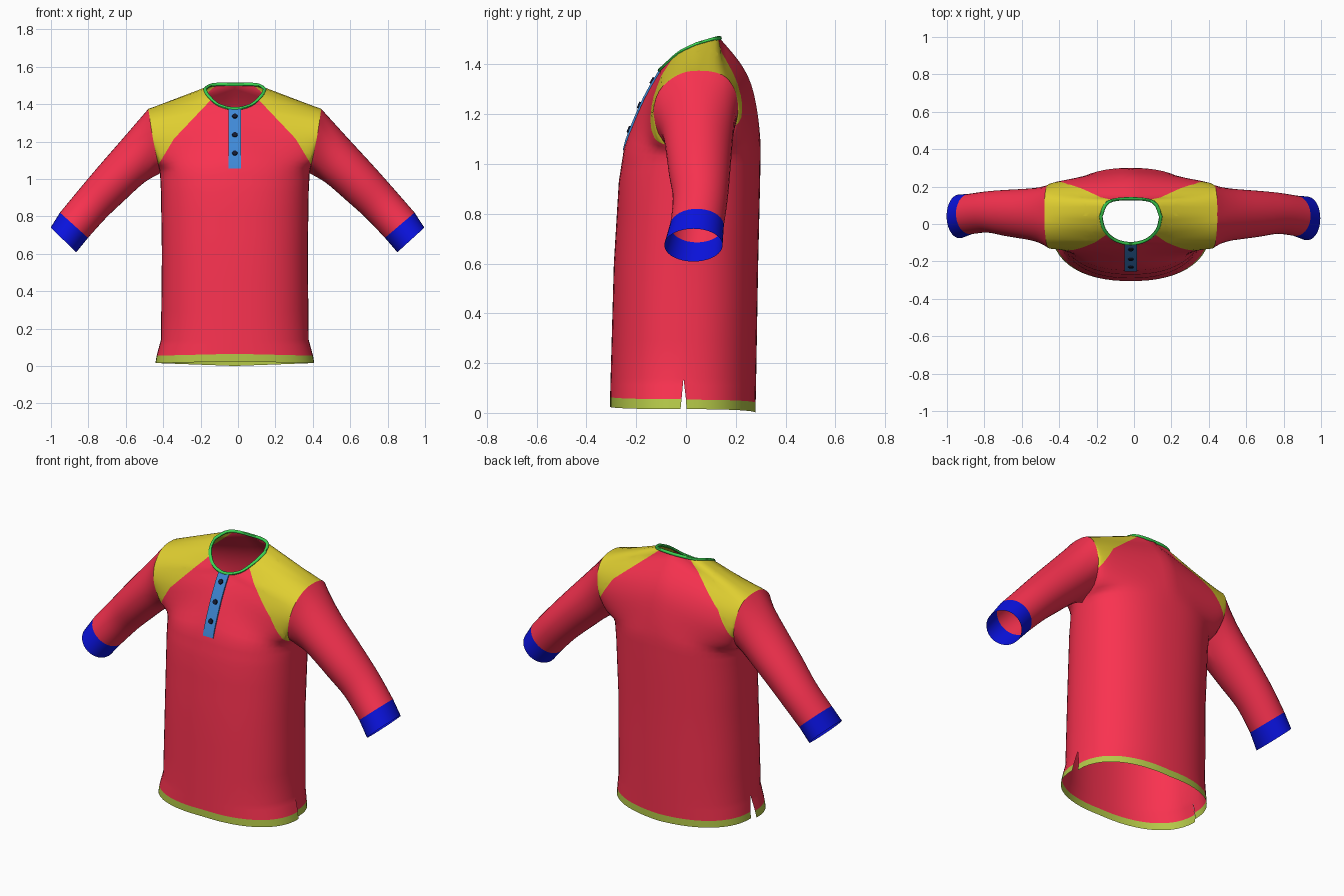
import bpy, bmesh, math
from mathutils import Vector, Matrix

if "Cube" in bpy.data.objects:
    bpy.data.objects.remove(bpy.data.objects["Cube"])

CX = -0.017  # the garment sits slightly left of centre

# Panel rows, hem to shoulder: centre/neck point xyz, side/armhole point xyz, roundness
FRONT = [(0, -.305, .025, .425, -.022, .015, 1), (0, -.305, .065, .418, -.018, .055, 1),
         (0, -.303, .14, .395, -.01, .14, 1), (0, -.29, .6, .39, 0, .6, 1),
         (0, -.27, .93, .395, .02, .93, 1), (0, -.248, 1.07, .40, .03, 1.03, 1),
         (0, -.19, 1.22, .412, -.09, 1.09, .85), (0, -.145, 1.31, .435, -.13, 1.2, .6),
         (0, -.105, 1.375, .45, -.11, 1.29, .4), (.085, -.085, 1.395, .458, -.055, 1.345, .25),
         (.142, -.03, 1.445, .462, 0, 1.37, .2), (.16, .04, 1.48, .462, .05, 1.375, .2)]
BACK = [(0, .28, 0, .405, .002, .015, 1), (0, .28, .04, .402, 0, .053, 1),
        (0, .282, .14, .395, -.01, .14, 1), (0, .29, .6, .39, 0, .6, 1),
        (0, .298, .93, .395, .02, .93, 1), (0, .30, 1.07, .40, .03, 1.03, 1),
        (0, .288, 1.2, .415, .145, 1.08, .85), (0, .262, 1.32, .435, .205, 1.18, .7),
        (0, .215, 1.41, .45, .202, 1.28, .5), (0, .135, 1.506, .458, .165, 1.345, .3),
        (.12, .118, 1.503, .462, .11, 1.37, .2), (.16, .04, 1.48, .462, .05, 1.375, .2)]
# Raglan seams in x, z
SEAM = [[(.14, 1.41), (.325, 1.215), (.406, 1.08)], [(.10, 1.50), (.34, 1.30), (.425, 1.165)]]
# Sleeve sections: top x, z, bottom x, z, front y, back y
SLEEVE = [(.60, 1.215, .485, .98, -.087, .188), (.735, 1.06, .59, .885, -.07, .178),
          (.84, .935, .69, .79, -.053, .168), (.935, .82, .785, .685, -.064, .152),
          (.985, .74, .848, .608, -.087, .147)]
STEP = 3


def material(name, rgb):
    m = bpy.data.materials.new(name)
    m.diffuse_color = (*rgb, 1)
    m.use_nodes = True
    m.node_tree.nodes["Principled BSDF"].inputs["Base Color"].default_value = m.diffuse_color
    return m


RED = material("red_cloth", (.95, .032, .08))
YELLOW = material("yellow_cloth", (.74, .62, .03))
LIME = material("lime_cloth", (.46, .58, .065))
BLUE = material("blue_cloth", (.003, .006, .72))
GREEN = material("green_cloth", (.045, .66, .085))
SKY = material("sky_cloth", (.05, .25, .68))
DARK = material("dark_button", (.006, .01, .03))


def finish(bm, name, mat, dx=CX):
    bmesh.ops.recalc_face_normals(bm, faces=bm.faces)
    for f in bm.faces:
        f.material_index = 0
    bmesh.ops.translate(bm, verts=bm.verts, vec=(dx, 0, 0))
    me = bpy.data.meshes.new(name)
    bm.to_mesh(me)
    bm.free()
    me.materials.append(mat)
    ob = bpy.data.objects.new(name, me)
    bpy.context.collection.objects.link(ob)
    bpy.ops.object.select_all(action='DESELECT')
    ob.select_set(True)
    bpy.context.view_layer.objects.active = ob
    bpy.ops.object.shade_smooth_by_angle(angle=math.radians(45))
    return ob


def grid(bm, rows, closed=False, loop=False, index=0):
    """Quads between rows of points; closed wraps each row, loop joins last row to first."""
    vs = [[bm.verts.new(p) for p in r] for r in rows]
    n, m = len(vs), len(vs[0])
    for i in range(n if loop else n - 1):
        a, b = vs[i], vs[(i + 1) % n]
        for j in range(m if closed else m - 1):
            k = (j + 1) % m
            bm.faces.new((a[j], a[k], b[k], b[j])).material_index = index


def spline(a, b, c, d, f):
    return [q + (r - p) / 2 * (f**3 - 2*f*f + f) + (r - q) * (3*f*f - 2*f**3)
            + (s - q) / 2 * (f**3 - f*f) for p, q, r, s in zip(a, b, c, d)]


def row_at(keys, t):
    i = min(int(t), len(keys) - 2)
    f = t - i
    if t < 5:
        return [a + (b - a) * f for a, b in zip(keys[i], keys[i + 1])]
    p, q, r, s = keys[i - 1], keys[i], keys[i + 1], keys[min(i + 2, len(keys) - 1)]
    if q[0] == 0 < r[0]:            # neckline leaves the centre line square to it
        p = (-r[0], r[1], r[2]) + p[3:]
    if r[0] == 0 < s[0]:            # centre line ends at the neckline
        s = r[:3] + s[3:]
    return spline(p, q, r, s, f)


def point(keys, t, u):
    ix, iy, iz, ox, oy, oz, k = row_at(keys, t)
    f = k * max(0, 1 - u**2.3) ** (1 / 2.3) + (1 - k) * (1 - u)
    return Vector((ix + (ox - ix) * u, oy + (iy - oy) * f, iz + (oz - iz) * u))


# Shirt shell: half front and half back, cut along the raglan seams, then mirrored
shell = bmesh.new()
for idx, keys in enumerate((FRONT, BACK)):
    rows = [[point(keys, r / STEP, math.sin(c / 14 * math.pi / 2)) for c in range(15)]
            for r in range(11 * STEP + 1)]
    grid(shell, rows[:STEP + 1], index=2)
    grid(shell, rows[STEP:], index=idx)


def above(p, a, b):
    return (p.x - a[0]) * (a[1] - b[1]) + (p.z - a[1]) * (b[0] - a[0]) > 0


for idx, seam in enumerate(SEAM):
    for a, b in zip(seam, seam[1:]):
        fs = [f for f in shell.faces if f.material_index == idx and f.calc_center_median().z > 1]
        geom = fs + list({e for f in fs for e in f.edges}) + list({v for f in fs for v in f.verts})
        bmesh.ops.bisect_plane(shell, geom=geom, dist=1e-5, plane_co=(a[0], 0, a[1]),
                               plane_no=(a[1] - b[1], 0, b[0] - a[0]))
for f in shell.faces:
    if f.material_index < 2:
        p, s = f.calc_center_median(), SEAM[f.material_index]
        f.material_index = 1 if above(p, s[0], s[1]) or above(p, s[1], s[2]) else 0
bmesh.ops.remove_doubles(shell, verts=shell.verts, dist=1e-4)
bmesh.ops.mirror(shell, geom=shell.verts[:] + shell.edges[:] + shell.faces[:],
                 matrix=Matrix.Identity(4), merge_dist=1e-4, axis='X')
for idx, (name, mat) in enumerate((("shirt_body", RED), ("shoulder_yokes", YELLOW), ("hem_band", LIME))):
    part = shell.copy()
    bmesh.ops.delete(part, geom=[f for f in part.faces if f.material_index != idx], context='FACES')
    finish(part, name, mat)
shell.free()

# Sleeves and cuffs, lofted from the armhole loop
N = 6 * STEP
armhole = [point(FRONT, 5 + j / STEP, 1) for j in range(N)] + \
          [point(BACK, 11 - j / STEP, 1) for j in range(N)]


def section(k):
    tx, tz, bx, bz, y0, y1 = k
    out = []
    for j in range(2 * N):
        a = -math.pi / 2 + math.pi * j / N
        h = (math.sin(a) + 1) / 2
        out.append(Vector((bx + (tx - bx) * h, (y0 + y1) / 2 - (y1 - y0) / 2 * math.cos(a),
                           bz + (tz - bz) * h)))
    return out


rings = [armhole] + [section(k) for k in SLEEVE]
for side, word in ((1, "left"), (-1, "right")):
    def place(p):
        # both sleeves reach the same distance from the true centre
        w = min(1, max(0, (p.x - .47) / .5))
        return Vector((side * p.x + (.028 * w if side > 0 else 0),
                       p.y + (.012 * w if side < 0 else 0), p.z))
    loft = []
    for i in range(4):
        q = [rings[max(i - 1, 0)], rings[i], rings[i + 1], rings[min(i + 2, 4)]]
        for s in range(4):
            loft.append([place(Vector(spline(*pts, s / 4))) for pts in zip(*q)])
    loft.append([place(p) for p in rings[4]])
    bm = bmesh.new()
    grid(bm, loft, closed=True)
    finish(bm, word + "_sleeve", RED)
    bm = bmesh.new()
    grid(bm, [[place(p) for p in r] for r in rings[4:]], closed=True)
    finish(bm, word + "_cuff", BLUE)

# Neck trim: a thin roll around the neckline
half = [point(FRONT, 8 + j / 4, 0) for j in range(13)] + [point(BACK, 11 - j / 4, 0) for j in range(1, 9)]
neck = half + [Vector((-p.x, p.y, p.z)) for p in half[-2:0:-1]]
tube = []
for p in neck:
    out = Vector((p.x, p.y - .02, 0)).normalized()
    tube.append([p + .009 * (out * math.cos(a) + Vector((0, 0, math.sin(a))))
                 for a in (k * math.pi / 4 for k in range(8))])
bm = bmesh.new()
grid(bm, tube, closed=True, loop=True)
finish(bm, "neck_trim", GREEN)


# Placket down the front, with three buttons
def front_frame(t):
    p = point(FRONT, t, 0)
    d = (p - point(FRONT, t - .1, 0)).normalized()
    return p, Vector((0, -d.z, d.y))


rows = []
for i in range(13):
    p, n = front_frame(4.9 + i * 3.1 / 12)
    rows.append([p + n * o + Vector((x, 0, 0)) for x, o in
                 ((-.033, -.004), (-.033, .004), (.033, .004), (.033, -.004))])
bm = bmesh.new()
grid(bm, rows, closed=True)
finish(bm, "placket", SKY)
for i, t in enumerate((5.43, 6.13, 7.3)):
    p, n = front_frame(t)
    bm = bmesh.new()
    bmesh.ops.create_cone(bm, cap_ends=True, segments=16, radius1=.015, radius2=.013, depth=.008,
                          matrix=Matrix.Translation(p + n * .006) @ n.to_track_quat('Z', 'Y').to_matrix().to_4x4())
    finish(bm, f"button_{i + 1}", DARK)
